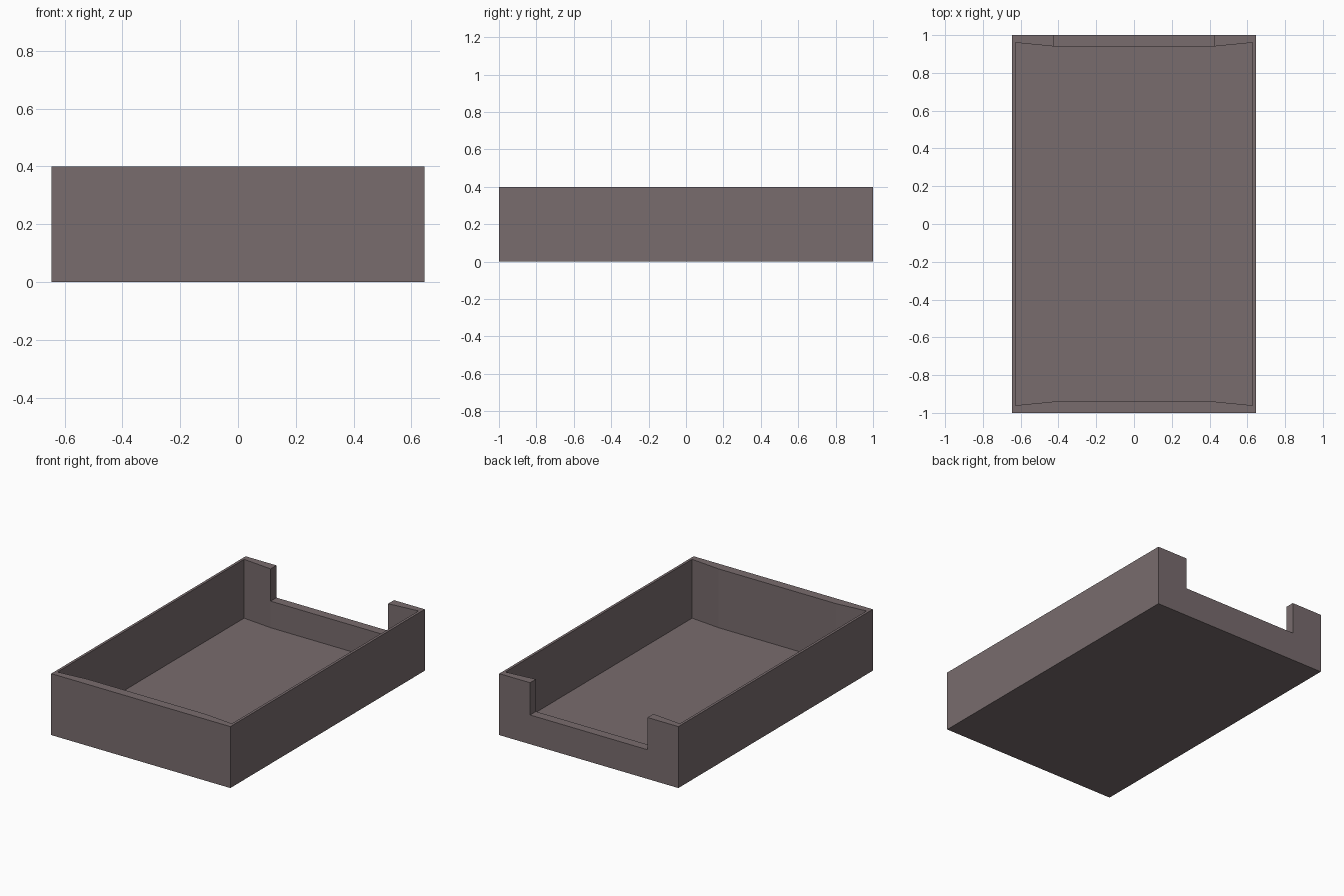
import bpy
import bmesh

if "Cube" in bpy.data.objects:
    bpy.data.objects.remove(bpy.data.objects["Cube"], do_unlink=True)

HALF_X, HALF_Y, HEIGHT = 0.645, 1.0, 0.4
FLOOR, NOTCH_X, NOTCH_Z = 0.017, 0.423, 0.19
INNER_X, INNER_CORNER_Y, INNER_MID_Y = 0.628, 0.96, 0.94


def make_material(name, rgb):
    mat = bpy.data.materials.new(name)
    mat.use_nodes = True
    mat.diffuse_color = (*rgb, 1)
    bsdf = mat.node_tree.nodes["Principled BSDF"]
    bsdf.inputs["Base Color"].default_value = (*rgb, 1)
    bsdf.inputs["Roughness"].default_value = 0.8
    return mat


def prism(name, outline, bottom, top, mat):
    """Extrude a plan outline upward into a closed solid."""
    bm = bmesh.new()
    face = bm.faces.new([bm.verts.new((x, y, bottom)) for x, y in outline])
    result = bmesh.ops.extrude_face_region(bm, geom=[face])
    for item in result["geom"]:
        if isinstance(item, bmesh.types.BMVert):
            item.co.z = top
    bmesh.ops.recalc_face_normals(bm, faces=bm.faces)
    mesh = bpy.data.meshes.new(name)
    bm.to_mesh(mesh)
    bm.free()
    mesh.materials.append(mat)
    obj = bpy.data.objects.new(name, mesh)
    bpy.context.collection.objects.link(obj)
    return obj


def cut(target, cutter):
    """Subtract the cutter and discard it."""
    mod = target.modifiers.new("cut", "BOOLEAN")
    mod.operation = "DIFFERENCE"
    mod.solver = "EXACT"
    mod.object = cutter
    cutter.hide_render = True
    bpy.context.view_layer.objects.active = target
    bpy.ops.object.modifier_apply(modifier=mod.name)
    bpy.data.objects.remove(cutter, do_unlink=True)


def rectangle(x, y0, y1):
    return [(-x, y0), (x, y0), (x, y1), (-x, y1)]


grey = make_material("warm grey", (0.19, 0.15, 0.155))

# Solid outer block
tray = prism("open_tray", rectangle(HALF_X, -HALF_Y, HALF_Y), 0, HEIGHT, grey)

# Pocket whose end walls thicken toward the middle
half = [(INNER_X, INNER_CORNER_Y), (NOTCH_X, INNER_MID_Y),
        (-NOTCH_X, INNER_MID_Y), (-INNER_X, INNER_CORNER_Y)]
outline = half + [(-x, -y) for x, y in half]
cut(tray, prism("pocket_cutter", outline, FLOOR, HEIGHT + 0.1, grey))

# Wide notch in the back wall
cut(tray, prism("notch_cutter", rectangle(NOTCH_X, 0.9, 1.1),
                NOTCH_Z, HEIGHT + 0.1, grey))
